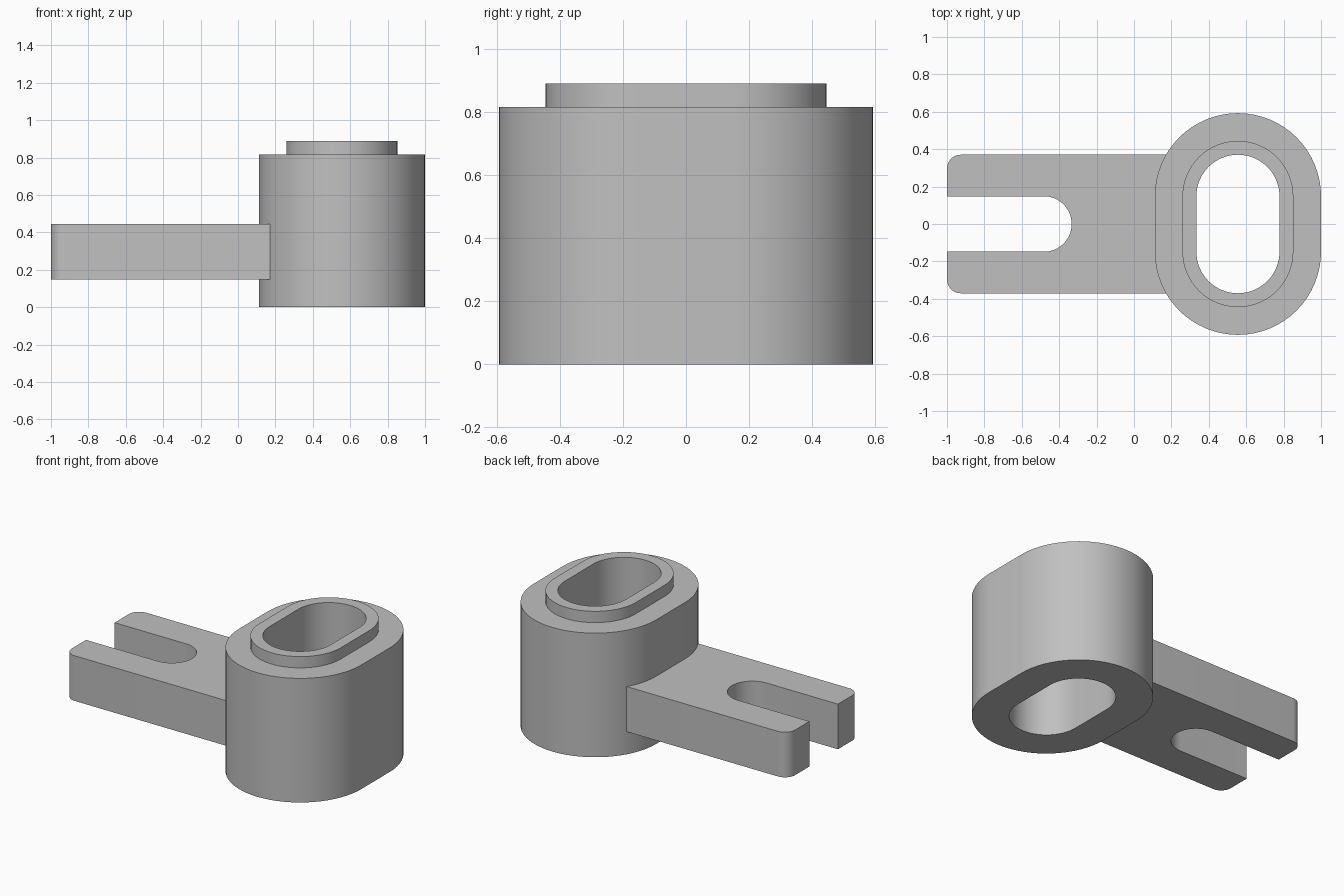
import bpy
import bmesh
from math import sin, cos, pi, radians

old = bpy.data.objects.get("Cube")
if old:
    bpy.data.objects.remove(old, do_unlink=True)

U = 2 / 27                      # design unit
ARC = 32                        # segments per half circle
CENTRE_X = 7.5 * U              # middle of the hub
HALF_STRAIGHT = 2 * U           # half length of the hub's straight sides

grey = bpy.data.materials.new("grey")
grey.use_nodes = True
colour = (0.53, 0.53, 0.53, 1)
grey.diffuse_color = colour
grey.node_tree.nodes["Principled BSDF"].inputs["Base Color"].default_value = colour


def arc(cx, cy, r, start, end, steps):
    """Points on a circular arc, angles in degrees."""
    angles = [radians(start + (end - start) * i / steps) for i in range(steps + 1)]
    return [(cx + r * cos(a), cy + r * sin(a)) for a in angles]


def obround(r):
    """Rounded slot outline, long in y."""
    return (arc(CENTRE_X, HALF_STRAIGHT, r, 0, 180, ARC)
            + arc(CENTRE_X, -HALF_STRAIGHT, r, 180, 360, ARC))


def finish(name, bm):
    bmesh.ops.recalc_face_normals(bm, faces=bm.faces[:])
    mesh = bpy.data.meshes.new(name)
    bm.to_mesh(mesh)
    bm.free()
    mesh.materials.append(grey)
    obj = bpy.data.objects.new(name, mesh)
    bpy.context.collection.objects.link(obj)
    bpy.ops.object.select_all(action='DESELECT')
    obj.select_set(True)
    bpy.context.view_layer.objects.active = obj
    bpy.ops.object.shade_smooth_by_angle(angle=radians(30))
    return obj


# Hub: wall section (radius, height) swept around the obround, with through hole and collar
section = [(6, 0), (6, 11), (4, 11), (4, 12), (3, 12), (3, 0)]
bm = bmesh.new()
rings = [[bm.verts.new((x, y, h * U)) for x, y in obround(r * U)] for r, h in section]
for a, b in zip(rings, rings[1:] + rings[:1]):
    for i in range(len(a)):
        j = (i + 1) % len(a)
        bm.faces.new((a[i], a[j], b[j], b[i]))
finish("hub", bm)

# Arm: forked plate with rounded outer corners, its root sunk into the hub wall
tip, root, half_width = -1, 0.24, 5 * U
outline = [(root, -half_width), (root, half_width)]
outline += arc(tip + U, half_width - U, U, 90, 180, 10)
outline += [(tip, 2 * U)]
outline += arc(-6.5 * U, 0, 2 * U, 90, -90, ARC)
outline += [(tip, -2 * U)]
outline += arc(tip + U, U - half_width, U, 180, 270, 10)

bm = bmesh.new()
base = bm.faces.new([bm.verts.new((x, y, 2 * U)) for x, y in outline])
top = bmesh.ops.extrude_face_region(bm, geom=[base], use_keep_orig=True)
bmesh.ops.translate(bm, vec=(0, 0, 4 * U),
                    verts=[v for v in top["geom"] if isinstance(v, bmesh.types.BMVert)])
finish("forked_arm", bm)
